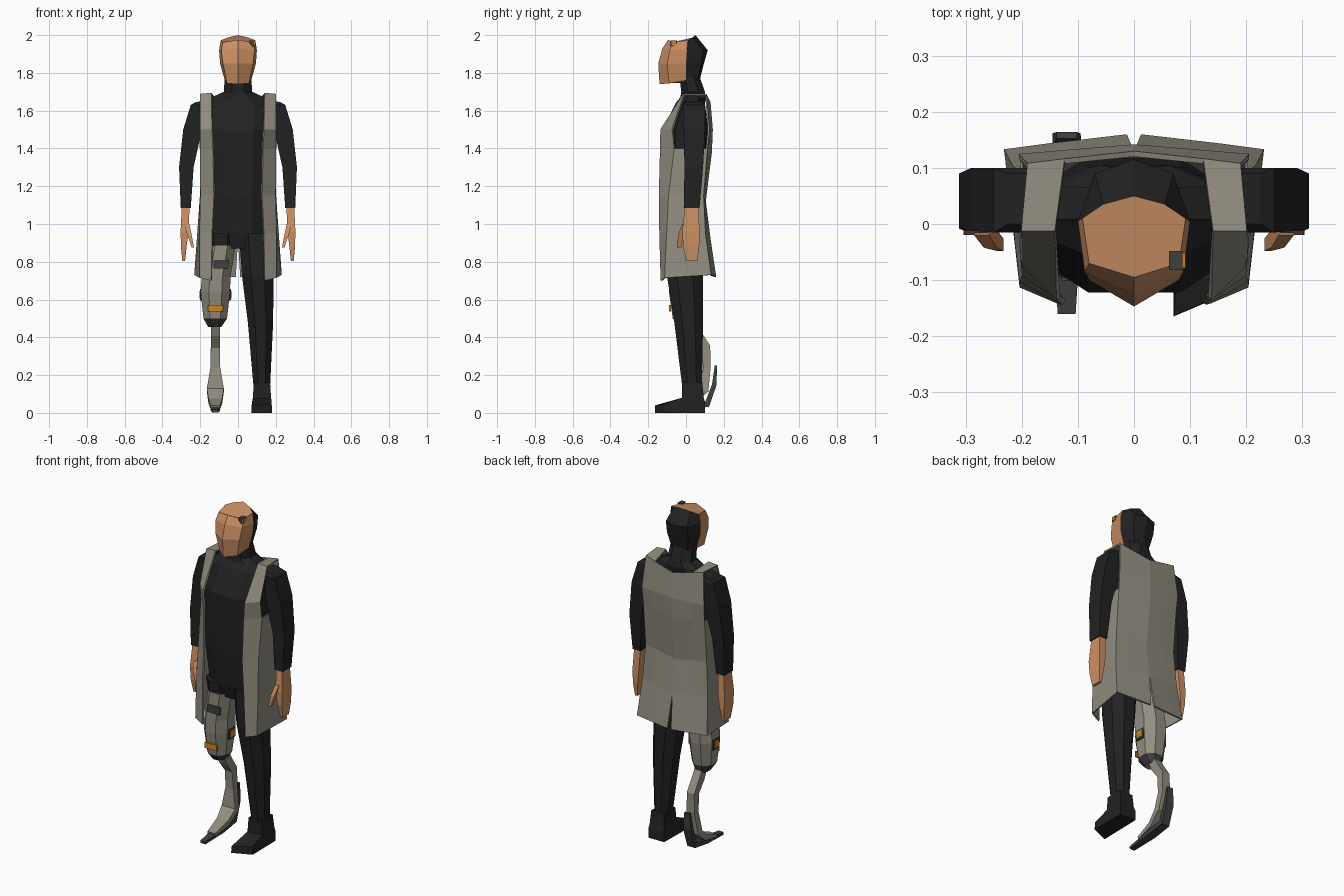
import bpy, bmesh
from mathutils import Vector

cube = bpy.data.objects.get("Cube")
if cube:
    bpy.data.objects.remove(cube)


def material(name, rgb):
    m = bpy.data.materials.new(name)
    m.use_nodes = True
    m.diffuse_color = (*rgb, 1)
    bsdf = next(n for n in m.node_tree.nodes if n.type == "BSDF_PRINCIPLED")
    bsdf.inputs["Base Color"].default_value = (*rgb, 1)
    return m


black = material("black cloth", (0.016, 0.016, 0.017))
skin = material("skin", (0.61, 0.28, 0.13))
grey = material("warm grey", (0.29, 0.27, 0.22))
dark = material("dark grey", (0.05, 0.05, 0.052))
orange = material("orange", (0.6, 0.24, 0.015))


def finish(name, bm, mats):
    bmesh.ops.recalc_face_normals(bm, faces=bm.faces)
    mesh = bpy.data.meshes.new(name)
    bm.to_mesh(mesh)
    bm.free()
    for m in mats:
        mesh.materials.append(m)
    obj = bpy.data.objects.new(name, mesh)
    bpy.context.collection.objects.link(obj)
    return obj


def loft(name, rings, *mats, rule=None, flip=1):
    """Skin closed rings; rule(row, side) gives the material index."""
    bm = bmesh.new()
    rows = [[bm.verts.new((p[0] * flip, p[1], p[2])) for p in r] for r in rings]
    n = len(rows[0])
    for i in range(len(rows) - 1):
        for j in range(n):
            k = (j + 1) % n
            f = bm.faces.new((rows[i][j], rows[i][k], rows[i + 1][k], rows[i + 1][j]))
            f.material_index = rule(i, j) if rule else 0
    bm.faces.new(rows[0])
    bm.faces.new(rows[-1])
    return finish(name, bm, mats)


def rect(z, x0, x1, y0, y1, tilt=0):
    return [(x0, y0, z), (x1, y0, z + tilt), (x1, y1, z + tilt), (x0, y1, z)]


def octagon(z, x0, x1, y0, y1, cut=0.28):
    a, b = (x1 - x0) * cut, (y1 - y0) * cut
    return [(x0 + a, y0, z), (x1 - a, y0, z), (x1, y0 + b, z), (x1, y1 - b, z),
            (x1 - a, y1, z), (x0 + a, y1, z), (x0, y1 - b, z), (x0, y0 + b, z)]


def strip(name, x, path, mat):
    """Flat bar along (y, z, half width, half thickness) points."""
    rings = []
    for i, (y, z, w, t) in enumerate(path):
        a, b = path[max(i - 1, 0)], path[min(i + 1, len(path) - 1)]
        d = Vector((a[0] - b[0], a[1] - b[1])).normalized()
        ny, nz = -d.y * t, d.x * t
        rings.append([(x - w, y + ny, z + nz), (x + w, y + ny, z + nz),
                      (x + w, y - ny, z - nz), (x - w, y - ny, z - nz)])
    return loft(name, rings, mat)


def box(name, lo, hi, mat):
    return loft(name, [rect(z, lo[0], hi[0], lo[1], hi[1]) for z in (lo[2], hi[2])], mat)


# Head: face at the front, hood at the back, each row from front to back
head_rows = [
    [(0, -.14, 1.74), (.058, -.09, 1.745), (.07, 0, 1.76), (.05, .06, 1.75), (0, .07, 1.75)],
    [(0, -.147, 1.85), (.08, -.1, 1.85), (.095, 0, 1.85), (.07, .08, 1.85), (0, .095, 1.85)],
    [(0, -.125, 1.93), (.088, -.085, 1.92), (.1, .005, 1.92), (.07, .09, 1.92), (0, .115, 1.92)],
    [(0, -.095, 1.975), (.08, -.07, 1.962), (.092, .01, 1.972), (.055, .035, 1.987), (0, .05, 2)],
]
head_rings = [r + [(-x, y, z) for x, y, z in r[-2:0:-1]] for r in head_rows]
loft("head", head_rings, skin, black, rule=lambda i, j: 0 if j < 2 or j > 5 else 1)

# Sensor at the temple
box("temple_sensor", (.062, -.082, 1.94), (.086, -.048, 1.972), dark)
box("temple_sensor_light", (.084, -.078, 1.944), (.092, -.052, 1.968), orange)

# Torso and neck
loft("torso", [
    octagon(.87, -.13, .13, -.07, .08),
    octagon(.95, -.16, .16, -.09, .085),
    octagon(1.15, -.175, .175, -.115, .085),
    octagon(1.5, -.185, .185, -.122, .118),
    octagon(1.64, -.19, .19, -.055, .1),
    octagon(1.67, -.14, .14, -.03, .105),
    octagon(1.7, -.075, .075, -.025, .1),
    octagon(1.78, -.07, .07, -.035, .072)], black)

# Sleeveless coat: front edge, front corner, back corner, back centre
coat_rows = [
    [(.14, -.01, 1.69), (.2, -.01, 1.685), (.19, .105, 1.685), (0, .125, 1.645)],
    [(.135, -.132, 1.5), (.197, -.07, 1.5), (.205, .12, 1.5), (0, .137, 1.5)],
    [(.13, -.134, 1.4), (.198, -.06, 1.4), (.2, .11, 1.4), (0, .132, 1.38)],
    [(.125, -.14, 1.15), (.195, -.09, 1.15), (.198, .09, 1.15), (0, .1, 1.12)],
    [(.135, -.137, .95), (.2, -.1, .95), (.212, .1, .95), (0, .125, .92)],
    [(.14, -.13, .7), (.2, -.11, .715), (.228, .13, .73), (.012, .155, .72)],
]
bm = bmesh.new()
rows = []
for r in coat_rows:
    pts = [Vector(p) for p in r]
    pts.insert(3, pts[2].lerp(pts[3], .35))
    rows.append([bm.verts.new(p) for p in pts])
for i in range(len(rows) - 1):
    for j in range(4):
        if j == 1 and i < 2:
            continue  # arm hole
        bm.faces.new((rows[i][j], rows[i][j + 1], rows[i + 1][j + 1], rows[i + 1][j]))
bm.faces.new(rows[0][:4])
coat = finish("coat", bm, [grey])
mirror = coat.modifiers.new("Mirror", "MIRROR")
mirror.merge_threshold = .002
solid = coat.modifiers.new("Solidify", "SOLIDIFY")
solid.thickness = .01
solid.offset = 0

# Arms and hands
for side, s in (("left", 1), ("right", -1)):
    loft(side + "_sleeve", [
        rect(1.655, .17, .225, 0, .09, -.01),
        rect(1.63, .17, .25, -.015, .1),
        rect(1.48, .195, .29, -.012, .1, .02),
        rect(1.3, .235, .312, -.008, .09),
        rect(1.085, .25, .303, -.012, .072)], black, flip=s)
    loft(side + "_hand", [
        rect(1.1, .256, .297, -.005, .065),
        rect(.96, .262, .304, -.02, .072),
        rect(.88, .272, .302, -.015, .07),
        rect(.805, .28, .295, 0, .06)], skin, flip=s)
    loft(side + "_thumb", [
        rect(1.0, .258, .285, -.02, .015),
        rect(.94, .245, .268, -.042, -.01),
        rect(.875, .233, .245, -.048, -.025)], skin, flip=s)

# Left leg and boot
loft("left_leg", [
    octagon(.95, .005, .18, -.1, .085),
    octagon(.72, .022, .188, -.1, .09),
    octagon(.48, .052, .186, -.062, .09),
    octagon(.14, .082, .17, -.02, .085)], black)
loft("left_boot", [
    [(.07, -.165, 0), (.18, -.118, 0), (.178, .1, 0), (.075, .1, 0)],
    [(.072, -.163, .04), (.178, -.116, .045), (.178, .1, .06), (.075, .1, .06)],
    [(.078, -.022, .075), (.175, -.02, .08), (.175, .094, .08), (.08, .094, .08)],
    rect(.16, .084, .17, -.02, .086)], black)

# Right thigh and prosthetic socket
loft("right_thigh", [
    octagon(.95, -.18, -.005, -.095, .08),
    octagon(.86, -.17, -.015, -.085, .075)], black)
loft("leg_socket", [
    octagon(.885, -.165, -.012, -.094, .08),
    octagon(.72, -.192, -.04, -.092, .085),
    octagon(.64, -.198, -.042, -.09, .085),
    octagon(.5, -.183, -.058, -.07, .065),
    octagon(.455, -.158, -.088, -.035, .055)], grey, dark,
    rule=lambda i, j: int(i == 3))
box("socket_strap", (-.13, -.101, .765), (-.05, -.092, .81), dark)
box("front_light", (-.16, -.089, .538), (-.08, -.08, .572), orange)
for name, x in (("outer", -.194), ("inner", -.046)):
    box(name + "_light_frame", (x - .008, -.03, .595), (x + .008, .03, .655), dark)
    box(name + "_light", (x - .011, -.02, .605), (x + .011, .02, .645), orange)

# Spring blade and sole
strip("spring_blade", -.12, [
    (.03, .47, .024, .024), (.055, .42, .024, .026), (.105, .35, .024, .024),
    (.11, .24, .026, .02), (.1, .12, .045, .02), (.03, .062, .036, .016),
    (-.08, .03, .025, .01)], grey)
strip("blade_sole", -.12, [
    (.158, .25, .018, .006), (.15, .15, .025, .012), (.112, .045, .026, .016),
    (0, .026, .026, .012), (-.16, .01, .016, .008)], dark)
